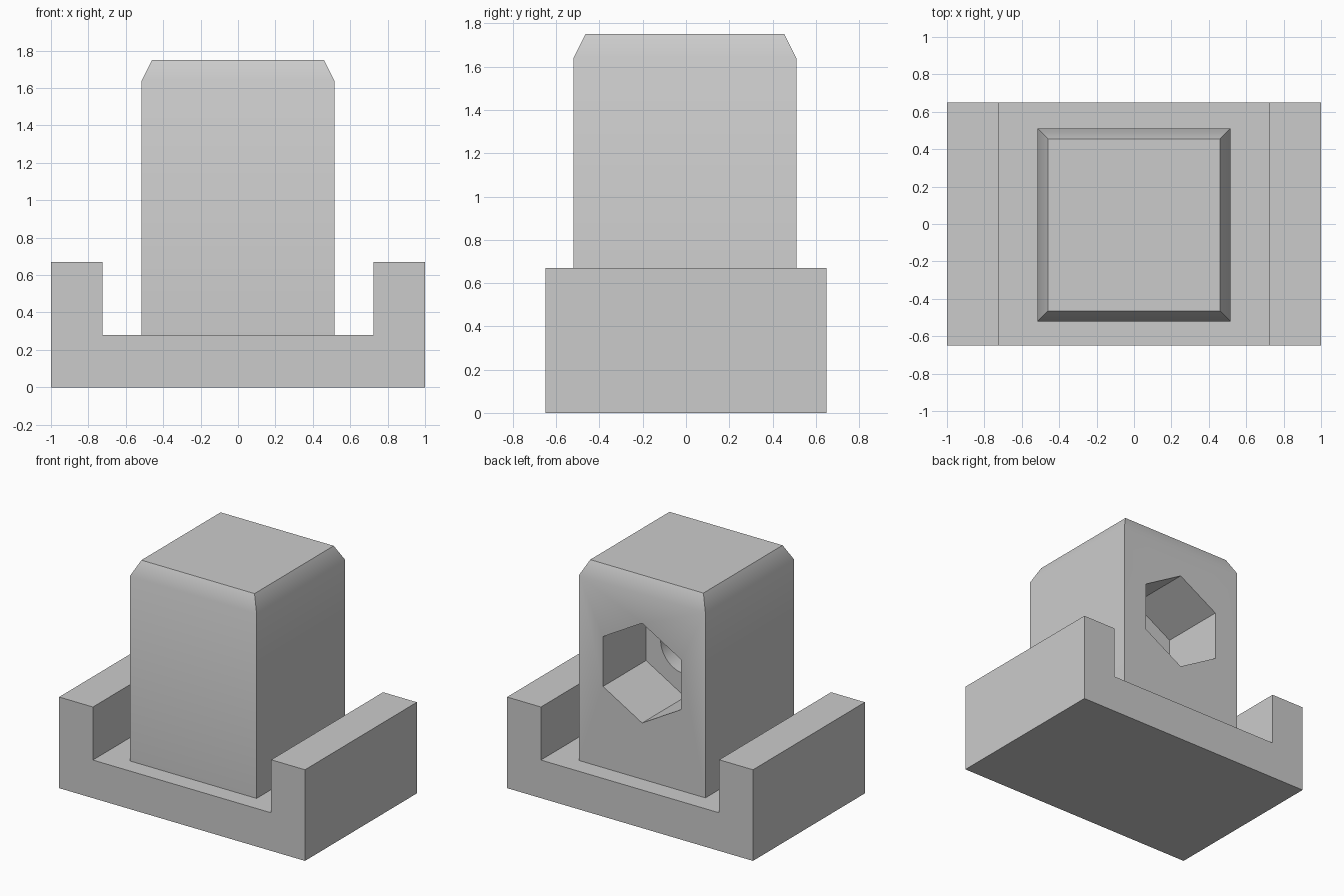
import bpy
import bmesh
from math import pi, radians
from mathutils import Matrix

default = bpy.data.objects.get("Cube")
if default:
    bpy.data.objects.remove(default, do_unlink=True)

grey = bpy.data.materials.new("plain_grey")
grey.use_nodes = True
GREY = (0.6, 0.6, 0.6, 1.0)
grey.diffuse_color = GREY
grey.node_tree.nodes["Principled BSDF"].inputs["Base Color"].default_value = GREY


def finish(name, bm):
    bmesh.ops.recalc_face_normals(bm, faces=bm.faces)
    mesh = bpy.data.meshes.new(name)
    bm.to_mesh(mesh)
    bm.free()
    obj = bpy.data.objects.new(name, mesh)
    mesh.materials.append(grey)
    bpy.context.collection.objects.link(obj)
    return obj


def loft(bm, rings):
    """Skin closed rings of points and cap both ends."""
    loops = [[bm.verts.new(p) for p in ring] for ring in rings]
    n = len(loops[0])
    for a, b in zip(loops, loops[1:]):
        for i in range(n):
            j = (i + 1) % n
            bm.faces.new((a[i], a[j], b[j], b[i]))
    bm.faces.new(loops[0])
    bm.faces.new(loops[-1])


def cutter(name, sides, radius, y_back, y_front, turn):
    """Prism along y used to cut the block from behind."""
    bm = bmesh.new()
    place = (Matrix.Translation((0, (y_back + y_front) / 2, HOLE_Z))
             @ Matrix.Rotation(turn, 4, 'Y') @ Matrix.Rotation(pi / 2, 4, 'X'))
    bmesh.ops.create_cone(bm, cap_ends=True, segments=sides, radius1=radius,
                          radius2=radius, depth=y_back - y_front, matrix=place)
    obj = finish(name, bm)
    obj.hide_render = True
    return obj


HOLE_Z = 1.06
FLOOR, WALL_TOP = 0.28, 0.67

# Channel base: U-shaped profile extruded along y
half = [(1.0, 0), (1.0, WALL_TOP), (0.725, WALL_TOP), (0.725, FLOOR)]
profile = half + [(-x, z) for x, z in reversed(half)]
bm = bmesh.new()
loft(bm, [[(x, y, z) for x, z in profile] for y in (-0.65, 0.65)])
finish("channel_base", bm)

# Upright block with a steep chamfer around its top
def square(s, z):
    return [(x * s, y * s - 0.005, z) for x, y in ((-1, -1), (1, -1), (1, 1), (-1, 1))]

bm = bmesh.new()
loft(bm, [square(0.515, FLOOR), square(0.515, 1.64), square(0.46, 1.75)])
block = finish("upright_block", bm)

# Hexagonal pocket at the back, with a round blind bore beyond it
cutters = [cutter("hex_pocket_cutter", 6, 0.367, 0.7, 0.01, pi / 2),
           cutter("round_bore_cutter", 48, 0.2, 0.2, -0.4, 0)]
# Pointed corner of the hexagon faces up
top = max(v.co.z for v in cutters[0].data.vertices)
if top < HOLE_Z + 0.36:
    spin = (Matrix.Translation((0, 0, HOLE_Z)) @ Matrix.Rotation(pi / 6, 4, 'Y')
            @ Matrix.Translation((0, 0, -HOLE_Z)))
    cutters[0].data.transform(spin)

bpy.context.view_layer.objects.active = block
for c in cutters:
    mod = block.modifiers.new(c.name, 'BOOLEAN')
    mod.operation = 'DIFFERENCE'
    mod.solver = 'EXACT'
    mod.object = c
    bpy.ops.object.modifier_apply(modifier=mod.name)
    bpy.data.objects.remove(c, do_unlink=True)

# Soft blend from the sides into the chamfer, all other edges crisp
bpy.ops.object.select_all(action='DESELECT')
block.select_set(True)
bpy.ops.object.shade_smooth_by_angle(angle=radians(30))
